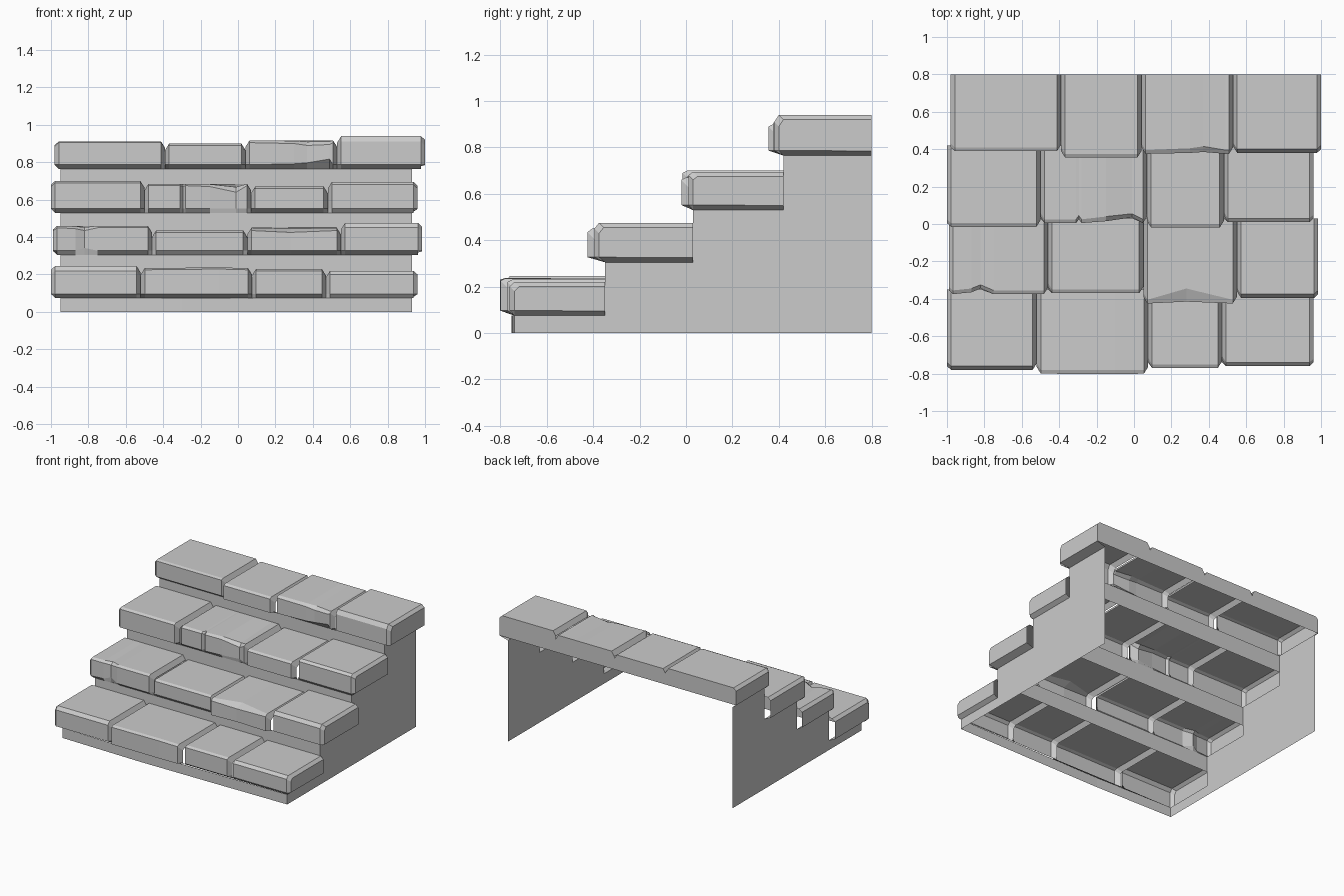
import bpy

if "Cube" in bpy.data.objects:
    bpy.data.objects.remove(bpy.data.objects["Cube"])

XL, XR = -0.95, 0.93                      # side wall planes
RISER_Y = [-0.74, -0.35, 0.03, 0.42, 0.80]
BOTTOM = [0.075, 0.305, 0.53, 0.765]

# per row: joints along x, then (front y, front edge z, top z) for each slab
ROWS = [
    ([-1.0, -0.52, 0.075, 0.47, 0.96],
     [(-0.78, 0.22, 0.245), (-0.80, 0.225, 0.235), (-0.77, 0.22, 0.23), (-0.76, 0.20, 0.22)]),
    ([-0.99, -0.46, 0.05, 0.55, 0.985],
     [(-0.375, 0.45, 0.46), (-0.37, 0.425, 0.435), (-0.425, 0.435, 0.45), (-0.395, 0.45, 0.475)]),
    ([-1.0, -0.50, 0.07, 0.48, 0.96],
     [(-0.015, 0.69, 0.70), (0.005, 0.675, 0.685), (-0.02, 0.66, 0.67), (0.01, 0.68, 0.695)]),
    ([-0.98, -0.39, 0.04, 0.53, 1.0],
     [(0.39, 0.905, 0.912), (0.355, 0.89, 0.90), (0.375, 0.905, 0.917), (0.38, 0.91, 0.94)]),
]
# worn spots: (x, front set-back, top edge set-back, edge drop, bottom lift)
CHIPS = {
    (0, 1): [(-0.1, -0.003, 0, 0.004, 0)],
    (1, 0): [(-0.87, 0.01, 0.01, -0.005, 0), (-0.82, 0.03, 0.03, -0.015, 0.015), (-0.75, 0, 0, 0, 0)],
    (1, 2): [(0.28, 0.01, 0.06, -0.01, 0)],
    (2, 1): [(-0.31, 0, 0, 0, 0), (-0.295, 0.02, 0.02, -0.005, 0), (-0.28, 0, 0, 0, 0),
             (-0.15, 0.01, 0.015, -0.005, 0), (-0.01, 0.03, 0.03, -0.035, 0)],
    (3, 2): [(0.3, 0.005, 0.01, -0.005, 0.005), (0.37, 0.01, 0.02, -0.015, 0.01),
             (0.49, 0, 0, -0.01, 0.03)],
}


def make_object(name, verts, faces):
    mesh = bpy.data.meshes.new(name)
    mesh.from_pydata(verts, [], faces)
    mesh.update()
    obj = bpy.data.objects.new(name, mesh)
    bpy.context.collection.objects.link(obj)


def section(row, x, slab, chip=(0, 0, 0, 0), sink=0.0):
    """Slab outline at one x: underside, front, bevelled edge, top, back."""
    yf, ze, zt = slab
    df, dt, dz, lift = chip
    zb, back = BOTTOM[row], RISER_Y[row + 1]
    ring = [(x, RISER_Y[row], zb),
            (x, yf + df + sink, zb + 0.022 + lift),
            (x, yf + df + sink, ze + dz - sink),
            (x, yf + 0.02 + dt + sink, zt + dz * 0.5 - sink),
            (x, back, zt - sink)]
    if row == 3:                           # the top row has a back face
        ring.append((x, back, zb + 0.02))
    return ring


def make_slab(row, i, x0, x1, slab):
    zb, back = BOTTOM[row], RISER_Y[row + 1]
    first, last = i == 0, i == 3
    rings = [section(row, x0, slab, sink=0.02 if first else 0.035),
             section(row, x0 + 0.022, slab)]
    rings += [section(row, c[0], slab, c[1:]) for c in CHIPS.get((row, i), [])]
    rings += [section(row, x1 - 0.022, slab),
              section(row, x1, slab, sink=0.02 if last else 0.035)]
    # outer ends taper in under the slab to meet the side walls
    for flag, k, wall in ((first, 0, XL), (last, -1, XR)):
        if flag:
            rings[k][0] = (wall,) + rings[k][0][1:]
    n = len(rings[0])
    verts = [v for r in rings for v in r]
    faces = []
    for r in range(len(rings) - 1):
        a, b = r * n, (r + 1) * n
        faces += [(a + k, b + k, b + k + 1, a + k + 1) for k in range(n - 1)]
    # exposed end faces of the row
    for flag, base, x, wall in ((first, 0, x0, XL), (last, (len(rings) - 1) * n, x1, XR)):
        if not flag:
            continue
        f = len(verts)
        verts += [(x, back, zb + 0.02), (wall, back, zb)]
        cap = [base + 1, base + 2, base + 3, base + 4, f]
        under = [base + 1, base, f + 1, f]
        if last:
            cap.reverse()
        else:
            under.reverse()
        faces += [cap, under]
    make_object(f"row_{row + 1}_slab_{i + 1}", verts, faces)


# stone slabs
for row, (xs, slabs) in enumerate(ROWS):
    for i, slab in enumerate(slabs):
        make_slab(row, i, xs[i], xs[i + 1], slab)

# risers under each row, the lowest one bulging slightly
for row in range(4):
    z0 = 0 if row == 0 else ROWS[row - 1][1][1][2] - 0.05
    bulge = 0.012 if row == 0 else 0
    verts = []
    for x, dy in ((XL, 0), (-0.3, bulge), (0.3, bulge * 0.6), (XR, 0)):
        verts += [(x, RISER_Y[row] - dy, z0), (x, RISER_Y[row] - dy, BOTTOM[row])]
    make_object(f"riser_{row + 1}", verts,
                [(k, k + 2, k + 3, k + 1) for k in (0, 2, 4)])

# stepped side walls
profile = [(RISER_Y[0], 0)]
for row in range(4):
    profile += [(RISER_Y[row], BOTTOM[row]), (RISER_Y[row + 1], BOTTOM[row])]
profile.append((RISER_Y[4], 0))
for name, x in (("left_wall", XL), ("right_wall", XR)):
    face = list(range(len(profile)))
    if x > 0:
        face.reverse()
    make_object(name, [(x, y, z) for y, z in profile], [face])
